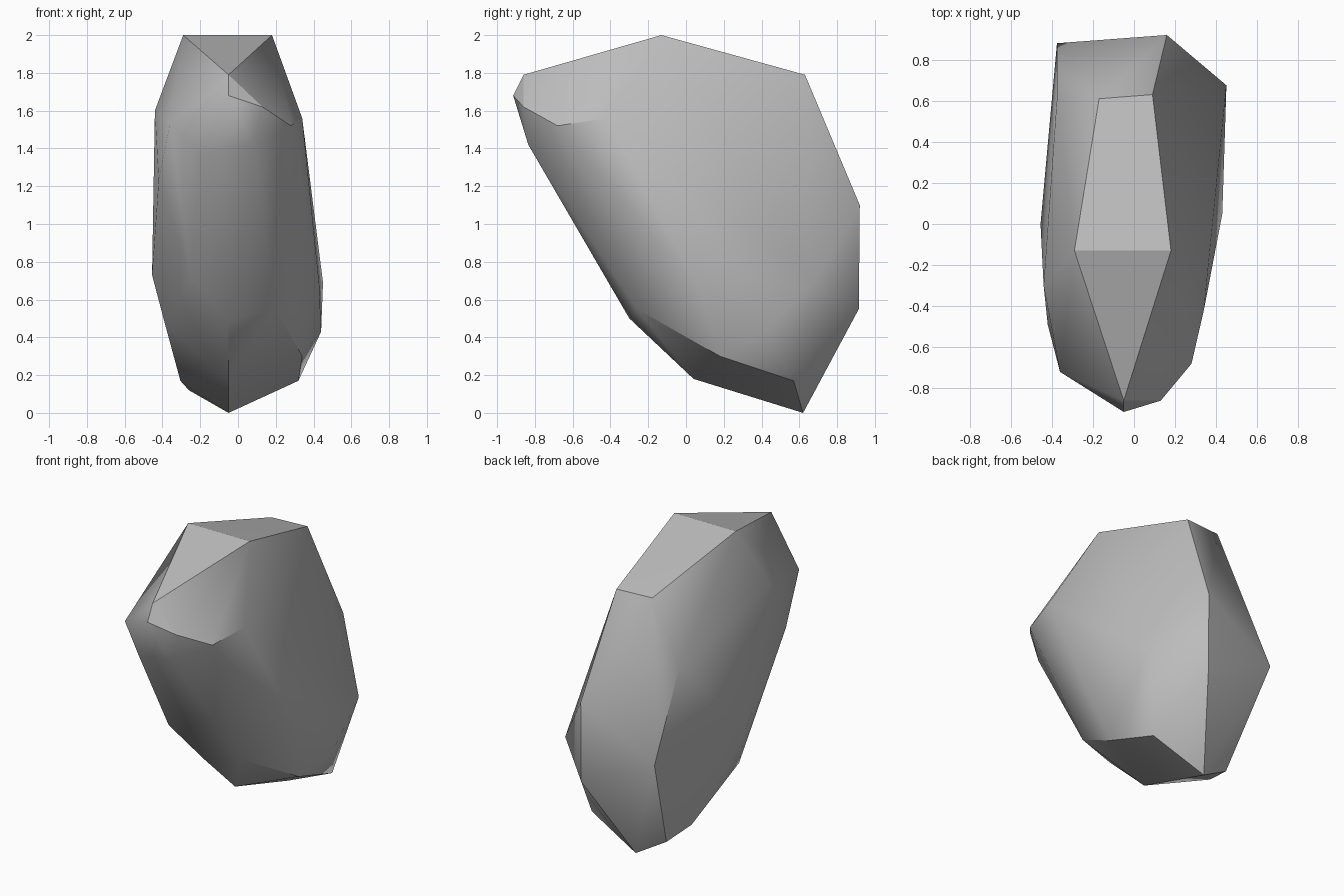
import bpy
import bmesh
import math

cube = bpy.data.objects.get("Cube")
if cube:
    bpy.data.objects.remove(cube, do_unlink=True)

# Stone material
stone = bpy.data.materials.new("stone_grey")
stone.use_nodes = True
colour = (0.5, 0.5, 0.5, 1)
stone.diffuse_color = colour
bsdf = next(n for n in stone.node_tree.nodes if n.type == "BSDF_PRINCIPLED")
bsdf.inputs["Base Color"].default_value = colour
bsdf.inputs["Roughness"].default_value = 0.9

# Corners of the boulder, grouped by region
top = [(-.29, -.13, 2), (.18, -.13, 2), (.09, .63, 1.79), (-.17, .61, 1.79)]
nose = [(-.05, -.86, 1.79), (-.05, -.915, 1.68), (.13, -.86, 1.62),
        (.28, -.68, 1.52), (-.36, -.72, 1.53), (-.2, -.8, 1.37), (.08, -.835, 1.42)]
left_side = [(.34, -.42, 1.56), (.43, .05, .68), (.45, .675, .69), (.44, .42, .43)]
right_side = [(-.44, -.3, 1.6), (-.42, -.49, 1.23), (-.455, 0, .73), (-.385, -.03, .465)]
back = [(.16, .92, 1.1), (.16, .915, .55), (-.375, .88, .79), (-.375, .61, 1.36)]
underside = [(-.05, .62, 0), (-.05, .04, .18), (-.05, -.3, .5), (.2, -.26, .55),
             (-.25, -.4, .72), (.34, .18, .3), (.32, .57, .17),
             (-.305, .375, .17), (-.26, .585, .12)]

# Wrap the corners in a convex skin
bm = bmesh.new()
for group in (top, nose, left_side, right_side, back, underside):
    for corner in group:
        bm.verts.new(corner)
hull = bmesh.ops.convex_hull(bm, input=bm.verts[:])
loose = [v for v in bm.verts if not v.link_faces]
bmesh.ops.delete(bm, geom=loose, context="VERTS")
bmesh.ops.recalc_face_normals(bm, faces=bm.faces[:])

mesh = bpy.data.meshes.new("boulder")
bm.to_mesh(mesh)
bm.free()
mesh.materials.append(stone)
boulder = bpy.data.objects.new("boulder", mesh)
bpy.context.collection.objects.link(boulder)

# Soften shallow edges, keep the fractured ridges crisp
bpy.ops.object.select_all(action="DESELECT")
boulder.select_set(True)
bpy.context.view_layer.objects.active = boulder
bpy.ops.object.shade_smooth_by_angle(angle=math.radians(30))
